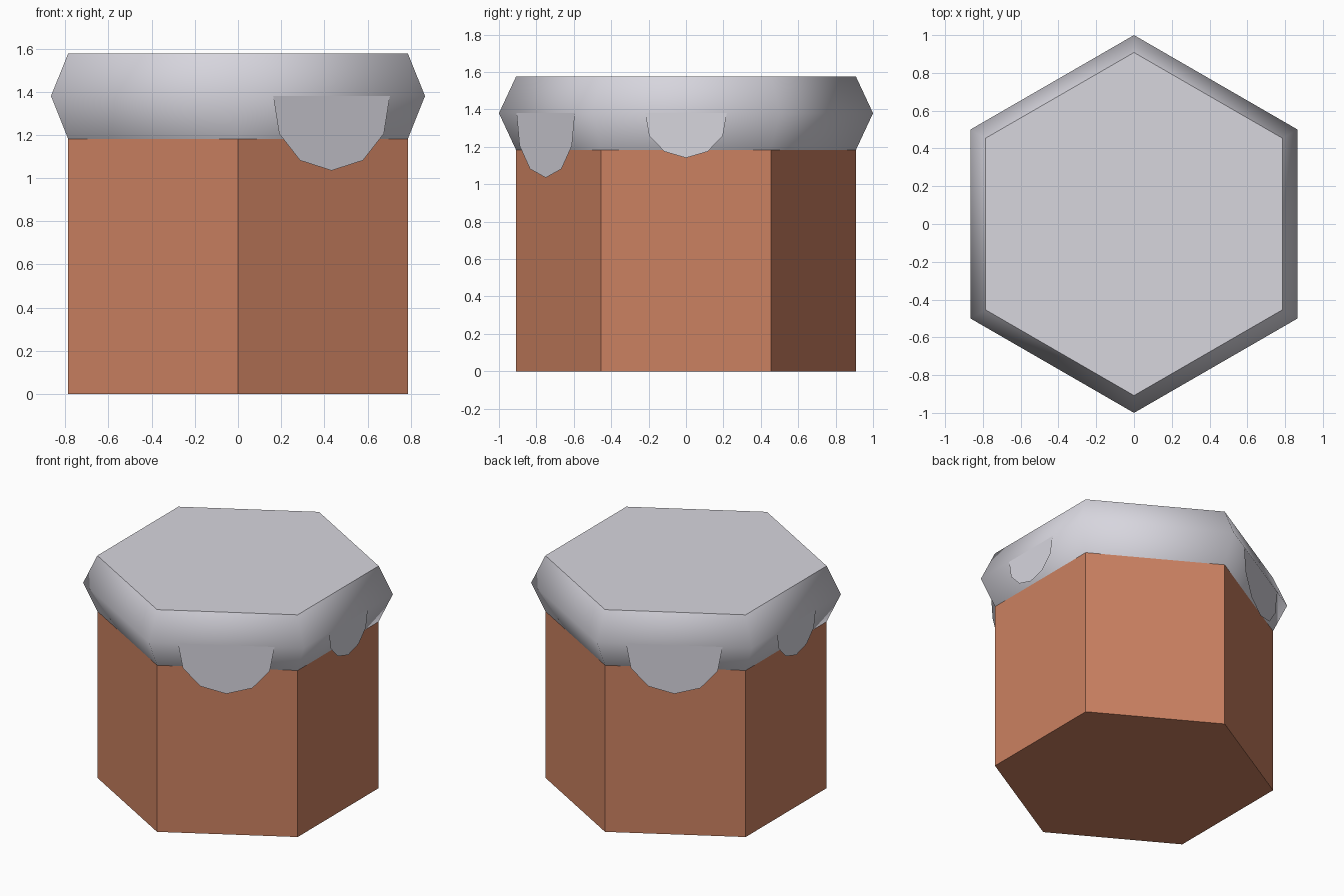
import bpy, bmesh, math
from mathutils import Matrix

if "Cube" in bpy.data.objects:
    bpy.data.objects.remove(bpy.data.objects["Cube"])


def material(name, rgb):
    m = bpy.data.materials.new(name)
    m.diffuse_color = (*rgb, 1)
    m.use_nodes = True
    m.node_tree.nodes["Principled BSDF"].inputs["Base Color"].default_value = m.diffuse_color
    return m


clay = material("terracotta", (0.60, 0.22, 0.12))
icing = material("pale grey", (0.68, 0.67, 0.73))


def finish(name, bm, mat):
    me = bpy.data.meshes.new(name)
    bm.to_mesh(me)
    bm.free()
    me.materials.append(mat)
    ob = bpy.data.objects.new(name, me)
    bpy.context.collection.objects.link(ob)
    return ob


def hex_rings(rings, bottom):
    """Stack hexagonal rings (radius, z), points on the y axis; cap the top."""
    bm = bmesh.new()
    loops = []
    for r, z in rings:
        loops.append([bm.verts.new((r * math.cos(math.radians(30 + 60 * i)),
                                    r * math.sin(math.radians(30 + 60 * i)), z))
                      for i in range(6)])
    for a, b in zip(loops, loops[1:]):
        for i in range(6):
            j = (i + 1) % 6
            bm.faces.new((a[i], a[j], b[j], b[i]))
    top = bm.faces.new(loops[-1])
    if bottom:
        bm.faces.new(loops[0][::-1])
    return bm, top


# Body: flat-sided hexagonal prism
bm, _ = hex_rings([(0.908, 0), (0.908, 1.182)], True)
finish("body", bm, clay)

# Cap: bulging hexagonal lid, smooth sides and crisp flat top
bm, top = hex_rings([(0.908, 1.182), (1.0, 1.38), (0.908, 1.577)], False)
for f in bm.faces:
    f.smooth = f is not top
for e in top.edges:
    e.smooth = False
finish("cap", bm, icing)


# Drips: flat sheets hanging from the widest line of the cap
def drip(name, angle, half):
    pts = [(-w, z) for w, z in half] + [(w, z) for w, z in half[-2::-1]]
    bm = bmesh.new()
    bm.faces.new([bm.verts.new((0.866, w, z)) for w, z in pts])
    bm.transform(Matrix.Rotation(math.radians(angle), 4, 'Z'))
    finish(name, bm, icing)


large = [(0.312, 1.38), (0.28, 1.206), (0.168, 1.082), (0, 1.035)]
small = [(0.218, 1.38), (0.197, 1.26), (0.116, 1.175), (0, 1.141)]
drip("drip_front_right", -60, large)
drip("drip_back_left", 120, large)
drip("drip_right", 0, small)
drip("drip_left", 180, small)
